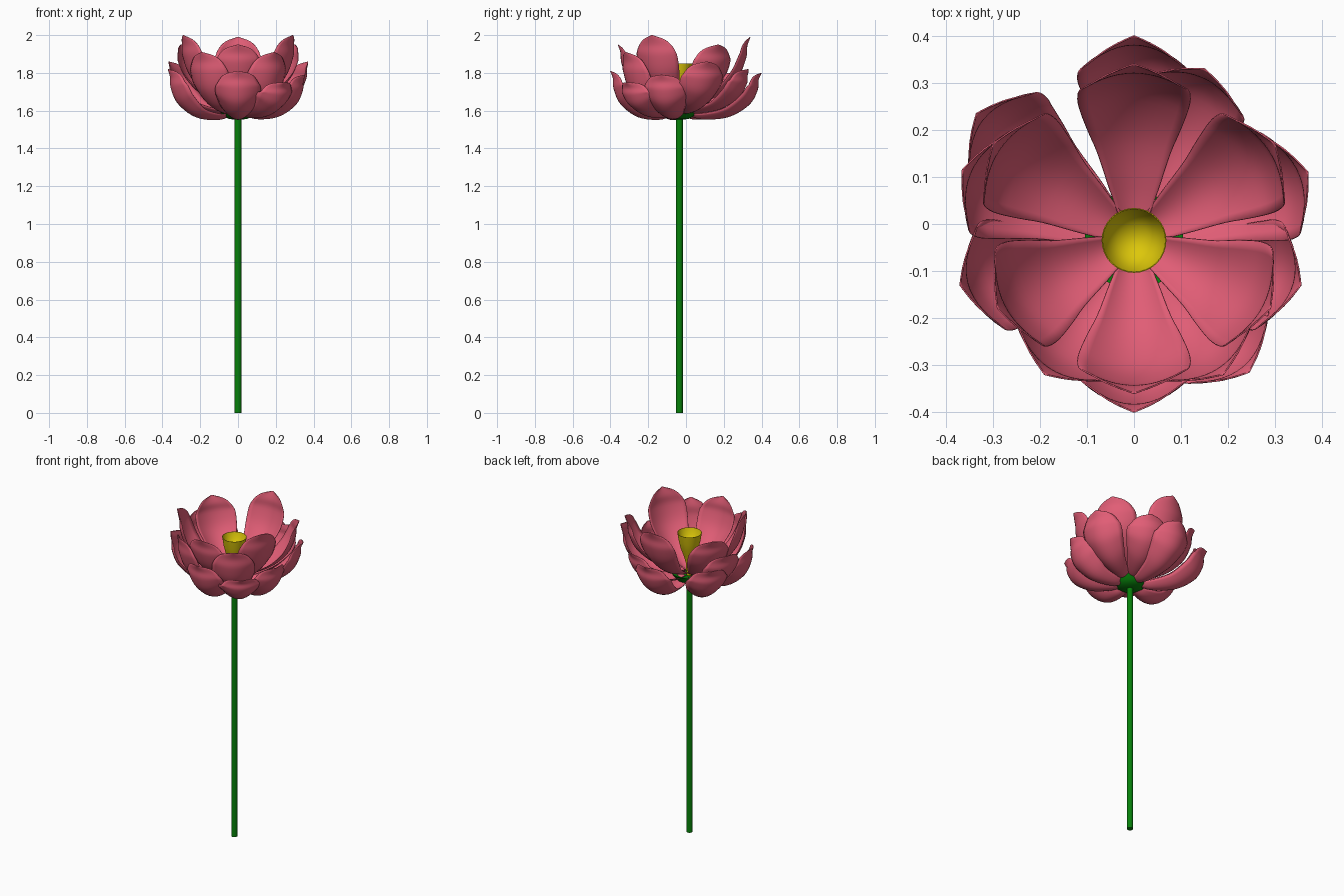
import bpy, math
from mathutils import Vector

if "Cube" in bpy.data.objects:
    bpy.data.objects.remove(bpy.data.objects["Cube"])

CX, CY = 0.0, -0.035


def material(name, rgb):
    m = bpy.data.materials.new(name)
    m.diffuse_color = (*rgb, 1)
    m.use_nodes = True
    m.node_tree.nodes["Principled BSDF"].inputs["Base Color"].default_value = m.diffuse_color
    return m


PINK = material("petal_pink", (0.75, 0.11, 0.18))
GREEN = material("stem_green", (0.002, 0.22, 0.003))
YELLOW = material("centre_yellow", (0.72, 0.57, 0.003))


def make(name, verts, faces, mat, angle=60):
    me = bpy.data.meshes.new(name)
    me.from_pydata(verts, [], faces)
    me.materials.append(mat)
    ob = bpy.data.objects.new(name, me)
    bpy.context.collection.objects.link(ob)
    bpy.ops.object.select_all(action='DESELECT')
    ob.select_set(True)
    bpy.context.view_layer.objects.active = ob
    bpy.ops.object.shade_smooth_by_angle(angle=math.radians(angle))
    return ob


def lathe(name, profile, mat, n=32):
    # spin a (radius, z) profile about the flower axis, capping both ends
    verts, faces = [], []
    for r, z in profile:
        for i in range(n):
            a = 2 * math.pi * i / n
            verts.append((CX + r * math.cos(a), CY + r * math.sin(a), z))
    for j in range(len(profile) - 1):
        for i in range(n):
            k = (i + 1) % n
            faces.append((j * n + i, j * n + k, (j + 1) * n + k, (j + 1) * n + i))
    faces.append(tuple(reversed(range(n))))
    faces.append(tuple(range((len(profile) - 1) * n, len(profile) * n)))
    return make(name, verts, faces, mat, 40)


def spline(pts, t):
    # Catmull-Rom through evenly spaced control points
    n = len(pts) - 1
    i = min(int(t * n), n - 1)
    u = t * n - i
    p = [Vector(pts[max(0, min(n, i + d))]) for d in (-1, 0, 1, 2)]
    return 0.5 * (2 * p[1] + (p[2] - p[0]) * u
                  + (2 * p[0] - 5 * p[1] + 4 * p[2] - p[3]) * u * u
                  + (3 * p[1] - p[0] - 3 * p[2] + p[3]) * u ** 3)


# Midrib shapes as (fraction of tip radius, fraction of rise): upright and spreading
UPRIGHT = [(.08, .0), (.3, .07), (.6, .22), (.83, .45), (.94, .71), (.955, .87), (1, 1)]
SPREAD = [(.08, -.02), (.28, -.14), (.60, -.08), (.85, .22), (.95, .58), (.96, .82), (1, 1)]
WIDTH = [(w, 0) for w in (.022, .038, .057, .078, .099, .114, .12, .116, .1, .062, .0015)]


def petal(name, tip, k, base_z):
    x, y, z = tip
    d = Vector((x - CX, y - CY, 0))
    R = d.length
    d.normalize()
    side = Vector((-d.y, d.x, 0))
    rib = [((a[0] * (1 - k) + b[0] * k) * R,
            base_z + (a[1] * (1 - k) + b[1] * k) * (z - base_z))
           for a, b in zip(UPRIGHT, SPREAD)]
    nt, ns = 30, 12
    verts, faces = [], []
    for i in range(nt + 1):
        t = i / nt
        p = spline(rib, t)
        tan = (spline(rib, min(1, t + .03)) - spline(rib, max(0, t - .03))).normalized()
        w = max(spline(WIDTH, t).x, .001)
        # cupping eases off towards the tip
        cup = (.42 + .2 * k) * (1 - .5 * max(0, (t - .45) / .55))
        inward = d * -tan.y + Vector((0, 0, tan.x))
        mid = Vector((CX, CY, 0)) + d * p.x + Vector((0, 0, p.y))
        for j in range(ns + 1):
            s = 2 * j / ns - 1
            verts.append(mid + side * s * w + inward * s * s * w * cup)
    for i in range(nt):
        for j in range(ns):
            a = i * (ns + 1) + j
            faces.append((a, a + ns + 1, a + ns + 2, a + 1))
    ob = make(name, verts, faces, PINK)
    sol = ob.modifiers.new("thickness", 'SOLIDIFY')
    sol.thickness = 0.003
    sol.offset = 0


# Stem
lathe("stem", [(.018, 0), (.018, 1.57)], GREEN, 16)

# Green cup under the petals
lathe("flower_base", [(.018, 1.552), (.05, 1.557), (.08, 1.573), (.105, 1.612),
                      (.1, 1.612), (.06, 1.59), (.02, 1.585)], GREEN)

# Yellow centre: open cup
lathe("seed_cup", [(.018, 1.59), (.02, 1.66), (.034, 1.71), (.050, 1.755), (.061, 1.80),
                   (.069, 1.85), (.067, 1.85), (.056, 1.81), (.035, 1.785), (.01, 1.775)], YELLOW)

# Petals by ring: tip positions, shape blend, base height
RINGS = {
    "inner_petal": ([(0, .34, 1.99), (.30, .17, 1.95), (.29, -.18, 2.0),
                     (0, -.36, 1.95), (-.29, -.18, 2.0), (-.30, .17, 1.95)], 0.0, 1.61),
    "middle_petal": ([(.15, .33, 1.82), (.37, .11, 1.86), (.19, -.32, 1.91),
                      (-.19, -.32, 1.91), (-.365, .115, 1.86)], 0.5, 1.595),
    "outer_petal": ([(0, .40, 1.80), (.355, -.13, 1.79), (.245, -.315, 1.75),
                     (0, -.40, 1.81), (-.37, -.13, 1.82), (-.335, .235, 1.80)], 1.0, 1.585),
}
for name, (tips, k, base_z) in RINGS.items():
    for i, tip in enumerate(tips):
        petal(f"{name}_{i + 1}", tip, k, base_z)
